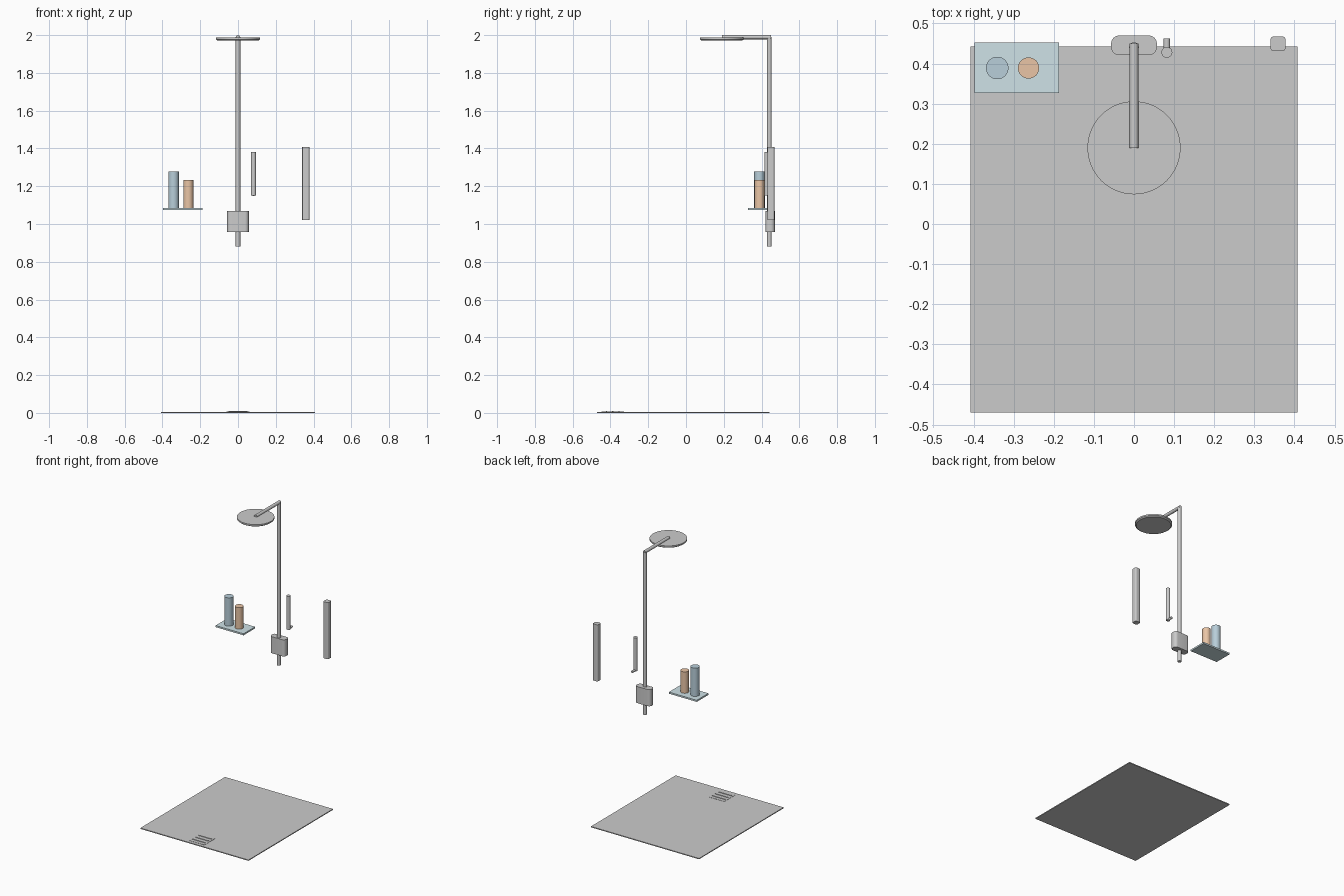
import bpy, bmesh
from math import pi
from mathutils import Vector

if "Cube" in bpy.data.objects:
    bpy.data.objects.remove(bpy.data.objects["Cube"])


def material(name, rgb):
    m = bpy.data.materials.new(name)
    m.diffuse_color = (*rgb, 1)
    m.use_nodes = True
    m.node_tree.nodes["Principled BSDF"].inputs["Base Color"].default_value = m.diffuse_color
    return m


def box(name, lo, hi, mat=None, round_z=0.0):
    """Box between two corners; round_z rounds only its upright edges."""
    lo, hi = Vector(lo), Vector(hi)
    bm = bmesh.new()
    bmesh.ops.create_cube(bm, size=1)
    bmesh.ops.scale(bm, vec=hi - lo, verts=bm.verts)
    bmesh.ops.translate(bm, vec=(lo + hi) / 2, verts=bm.verts)
    if round_z:
        upright = [e for e in bm.edges
                   if abs(e.verts[0].co.z - e.verts[1].co.z) > 1e-5]
        bmesh.ops.bevel(bm, geom=upright, offset=round_z, segments=6,
                        profile=0.5, affect='EDGES')
    mesh = bpy.data.meshes.new(name)
    bm.to_mesh(mesh)
    bm.free()
    return finish(name, mesh, mat, round_z > 0)


def rod(name, start, end, r, mat=None, r_end=None, sides=32):
    """Cylinder or cone between two points."""
    start, end = Vector(start), Vector(end)
    axis = end - start
    bm = bmesh.new()
    bmesh.ops.create_cone(bm, cap_ends=True, segments=sides, radius1=r,
                          radius2=r if r_end is None else r_end,
                          depth=axis.length)
    bmesh.ops.rotate(bm, verts=bm.verts,
                     matrix=axis.to_track_quat('Z', 'Y').to_matrix())
    bmesh.ops.translate(bm, vec=(start + end) / 2, verts=bm.verts)
    mesh = bpy.data.meshes.new(name)
    bm.to_mesh(mesh)
    bm.free()
    return finish(name, mesh, mat, True)


def finish(name, mesh, mat, smooth):
    ob = bpy.data.objects.new(name, mesh)
    bpy.context.collection.objects.link(ob)
    if mat:
        mesh.materials.append(mat)
    if smooth:
        bpy.ops.object.select_all(action='DESELECT')
        ob.select_set(True)
        bpy.context.view_layer.objects.active = ob
        bpy.ops.object.shade_smooth_by_angle(angle=pi / 6)
    return ob


glass = material("shelf_glass", (0.62, 0.76, 0.80))
blue = material("bottle_blue", (0.48, 0.62, 0.70))
orange = material("bottle_orange", (0.82, 0.56, 0.38))

# Shower tray with drain cover and slats
box("shower_tray", (-0.408, -0.47, 0), (0.408, 0.442, 0.006))
box("drain_cover", (-0.06, -0.448, 0.005), (0.06, -0.328, 0.0075))
for i in range(3):
    y = -0.421 + i * 0.0335
    box(f"drain_slat_{i + 1}", (-0.049, y - 0.003, 0.006),
        (0.049, y + 0.003, 0.011))

# Riser pipe, mixer valve, arm and rain head
rod("riser_pipe", (0, 0.441, 0.88), (0, 0.441, 1.99), 0.012)
box("mixer_valve", (-0.057, 0.421, 0.957), (0.057, 0.47, 1.07), round_z=0.02)
rod("shower_arm", (0, 0.45, 1.989), (0, 0.19, 1.989), 0.011)
rod("rain_head_rim", (0, 0.19, 1.977), (0, 0.19, 1.987), 0.116, sides=64)
rod("rain_head_face", (0, 0.19, 1.971), (0, 0.19, 1.977), 0.108,
    r_end=0.116, sides=64)

# Hand shower on its wall peg
rod("hand_shower", (0.082, 0.428, 1.152), (0.082, 0.428, 1.38), 0.0135)
rod("hand_shower_peg", (0.082, 0.428, 1.156), (0.082, 0.463, 1.156), 0.008)

# Upright wall handle
box("wall_handle", (0.34, 0.431, 1.022), (0.378, 0.468, 1.408), round_z=0.009)

# Shelf with two bottles
box("shelf", (-0.398, 0.327, 1.075), (-0.187, 0.452, 1.086), glass)
rod("tall_bottle", (-0.341, 0.389, 1.086), (-0.341, 0.389, 1.279), 0.028, blue)
rod("short_bottle", (-0.263, 0.389, 1.086), (-0.263, 0.389, 1.232), 0.0265, orange)
